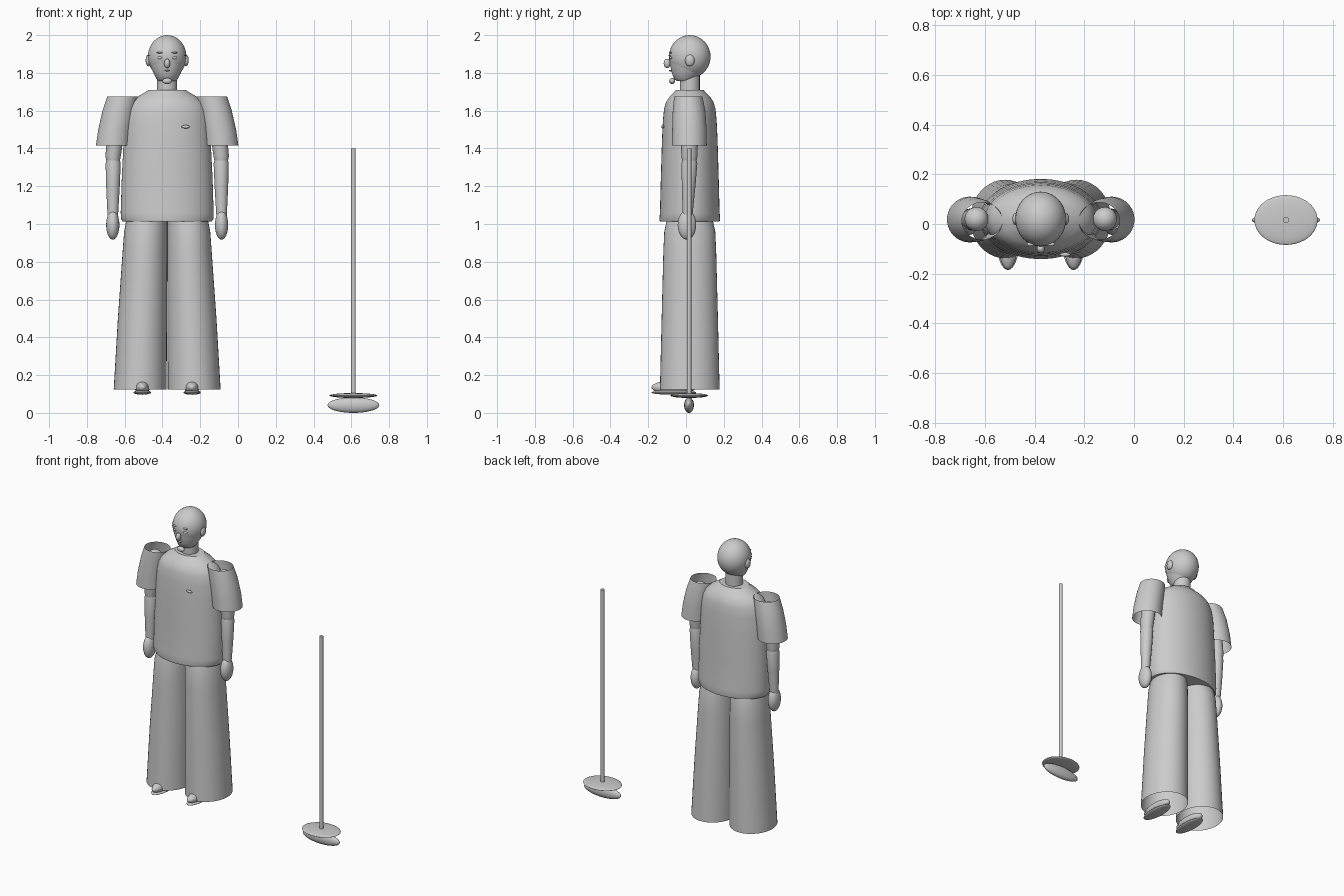
import bpy, bmesh, math
from mathutils import Vector

cube = bpy.data.objects.get("Cube")
if cube:
    bpy.data.objects.remove(cube, do_unlink=True)

grey = bpy.data.materials.new("plain light grey")
grey.use_nodes = True
colour = (0.6, 0.6, 0.6, 1)
grey.diffuse_color = colour
grey.node_tree.nodes["Principled BSDF"].inputs["Base Color"].default_value = colour

FX, FY = -0.375, 0.02   # axis of the figure
parts = []


def finish(name, bm):
    bmesh.ops.recalc_face_normals(bm, faces=bm.faces)
    mesh = bpy.data.meshes.new(name)
    bm.to_mesh(mesh)
    bm.free()
    mesh.materials.append(grey)
    obj = bpy.data.objects.new(name, mesh)
    bpy.context.collection.objects.link(obj)
    parts.append(obj)
    return obj


def loft(name, rings, top=True, bottom=True, n=40):
    """Stack of ellipses, each (z, x, y, half width, half depth)."""
    bm = bmesh.new()
    loops = []
    for z, x, y, rx, ry in rings:
        loops.append([bm.verts.new((x + rx * math.cos(a), y + ry * math.sin(a), z))
                      for a in (i * math.tau / n for i in range(n))])
    for low, high in zip(loops, loops[1:]):
        for i in range(n):
            j = (i + 1) % n
            bm.faces.new((low[i], low[j], high[j], high[i]))
    if bottom:
        bm.faces.new(loops[0][::-1])
    if top:
        bm.faces.new(loops[-1])
    return finish(name, bm)


def ball(name, centre, radii, seg=32):
    bm = bmesh.new()
    bmesh.ops.create_uvsphere(bm, u_segments=seg, v_segments=seg // 2, radius=1)
    bmesh.ops.scale(bm, vec=Vector(radii), verts=bm.verts)
    bmesh.ops.translate(bm, vec=Vector(centre), verts=bm.verts)
    return finish(name, bm)


def body(rows):
    return [(z, FX, FY + dy, rx, ry) for z, dy, rx, ry in rows]


# Head, neck and shirt
ball("head", (FX, FY, 1.886), (0.102, 0.11, 0.114), 40)
loft("jaw", body([(1.758, -0.025, 0.045, 0.045), (1.768, -0.023, 0.056, 0.06),
                  (1.80, -0.015, 0.073, 0.08), (1.84, -0.006, 0.09, 0.098),
                  (1.88, 0, 0.101, 0.109)]))
loft("neck", body([(1.68, 0, 0.053, 0.053), (1.80, 0, 0.053, 0.053)]))
loft("shirt", body([(1.012, 0, 0.235, 0.158), (1.025, 0, 0.244, 0.161), (1.06, 0, 0.246, 0.158),
                    (1.25, 0, 0.240, 0.153), (1.45, 0, 0.230, 0.147), (1.55, 0, 0.224, 0.142),
                    (1.61, 0, 0.212, 0.136), (1.645, 0, 0.192, 0.126), (1.675, 0, 0.155, 0.106),
                    (1.695, 0, 0.12, 0.085), (1.71, 0, 0.098, 0.073)]), n=64)
ball("shirt_badge", (FX + 0.098, -0.123, 1.515), (0.022, 0.008, 0.009), 20)

# Face
ball("nose", (FX, -0.1, 1.85), (0.016, 0.018, 0.025), 20)
ball("mouth", (FX, -0.082, 1.812), (0.014, 0.008, 0.004), 16)
ball("chin_tuft", (FX, -0.073, 1.757), (0.026, 0.016, 0.016), 20)
bm = bmesh.new()
bmesh.ops.create_cone(bm, segments=48, radius1=1, radius2=1, depth=0.006)
bmesh.ops.scale(bm, vec=(0.105, 0.113, 1), verts=bm.verts)
back = [v for v in bm.verts if v.co.y > 0.01]
bmesh.ops.delete(bm, geom=back, context="VERTS")
bmesh.ops.translate(bm, vec=(FX, FY, 1.892), verts=bm.verts)
finish("glasses_band", bm)

for side, s in (("right", -1), ("left", 1)):
    def at(dx):
        return FX + s * dx

    ball(side + "_ear", (at(0.1), FY, 1.866), (0.014, 0.025, 0.031), 20)
    ball(side + "_eye", (at(0.038), -0.079, 1.88), (0.015, 0.008, 0.008), 16)
    ball(side + "_eyebrow", (at(0.039), -0.081, 1.907), (0.017, 0.008, 0.004), 16)

    # Open short sleeve
    loft(side + "_sleeve", [(1.415, at(0.285), 0.018, 0.092, 0.092),
                            (1.50, at(0.275), 0.018, 0.09, 0.091),
                            (1.60, at(0.255), 0.016, 0.087, 0.086),
                            (1.675, at(0.235), 0.012, 0.082, 0.075)], top=False, bottom=False)

    # Arm and hand
    ball(side + "_shoulder", (at(0.258), FY, 1.60), (0.048, 0.048, 0.048))
    loft(side + "_upper_arm", [(1.335, at(0.286), 0.018, 0.036, 0.038),
                               (1.36, at(0.286), 0.018, 0.041, 0.043),
                               (1.60, at(0.258), FY, 0.047, 0.047)])
    loft(side + "_forearm", [(1.03, at(0.288), 0.008, 0.027, 0.025),
                             (1.20, at(0.287), 0.014, 0.036, 0.036),
                             (1.32, at(0.286), 0.018, 0.040, 0.042),
                             (1.345, at(0.286), 0.018, 0.034, 0.036)])
    ball(side + "_hand", (at(0.288), 0.005, 0.995), (0.035, 0.049, 0.078))

    # Wide trouser leg, open at the hem
    loft(side + "_trouser_leg", [(0.125, at(0.143), 0.02, 0.14, 0.158),
                                 (0.50, at(0.131), 0.02, 0.13, 0.149),
                                 (0.85, at(0.118), 0.02, 0.118, 0.14),
                                 (0.96, at(0.114), 0.02, 0.114, 0.135),
                                 (1.02, at(0.108), 0.02, 0.108, 0.122)], bottom=False)

    # Shoe
    ball(side + "_shoe", (at(0.132), -0.065, 0.135), (0.04, 0.118, 0.037))
    ball(side + "_sole", (at(0.132), -0.065, 0.108), (0.046, 0.12, 0.012))

# Walking stick standing on a disc and a rocker foot
SX, SY = 0.611, 0.016
loft("stick", [(0.06, SX, SY, 0.012, 0.012), (1.40, SX, SY, 0.012, 0.012)], n=24)
ball("stick_disc", (SX, SY, 0.092), (0.127, 0.1, 0.013), 40)
ball("stick_foot", (SX, SY, 0.041), (0.137, 0.026, 0.041), 40)

# Smooth shading with crisp edges
bpy.ops.object.select_all(action="DESELECT")
for obj in parts:
    obj.select_set(True)
bpy.context.view_layer.objects.active = parts[0]
bpy.ops.object.shade_smooth_by_angle(angle=math.radians(35))
